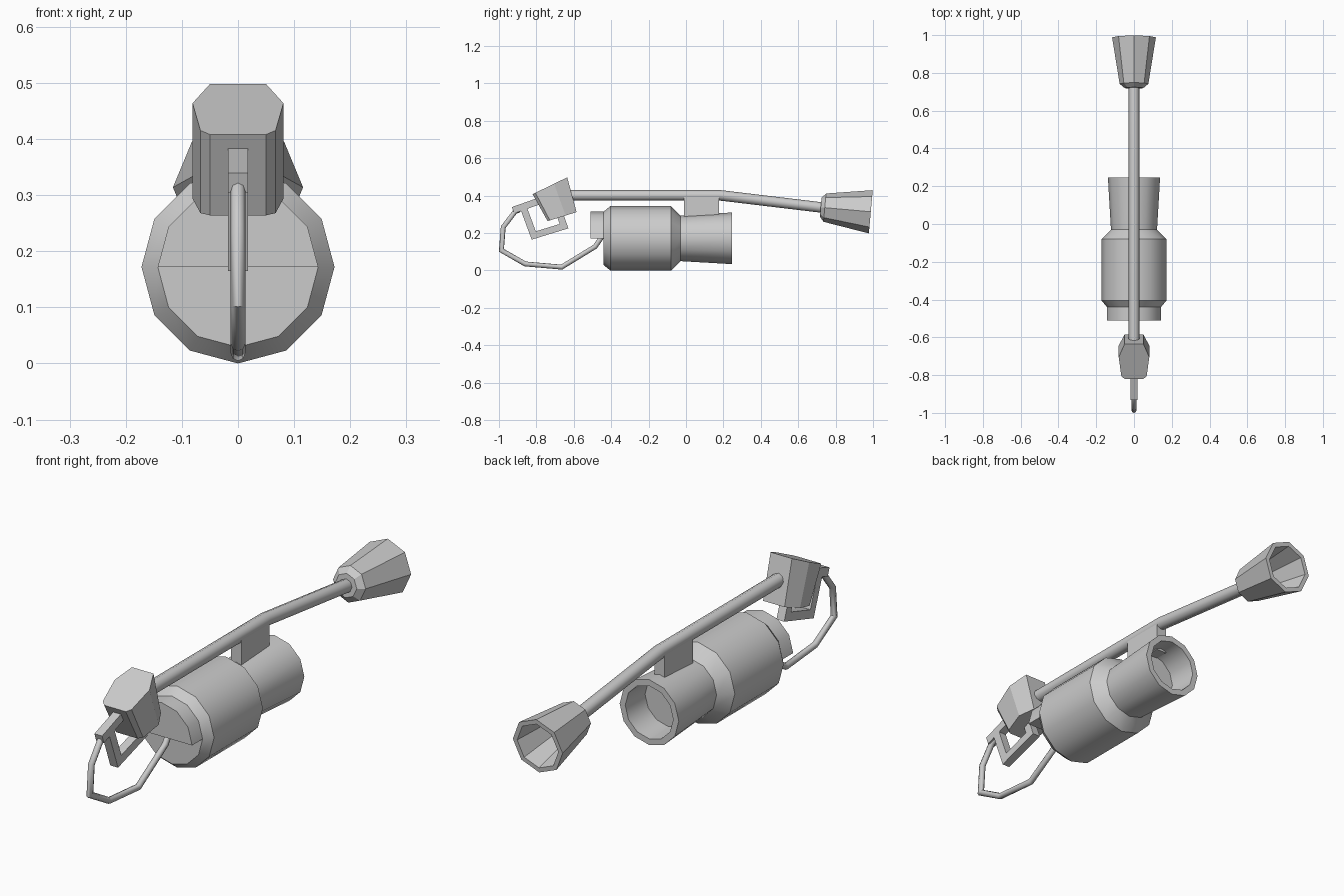
import bpy, bmesh, math
from mathutils import Vector

if "Cube" in bpy.data.objects:
    bpy.data.objects.remove(bpy.data.objects["Cube"])


def finish(name, bm, smooth):
    bmesh.ops.recalc_face_normals(bm, faces=bm.faces)
    me = bpy.data.meshes.new(name)
    bm.to_mesh(me)
    bm.free()
    ob = bpy.data.objects.new(name, me)
    bpy.context.collection.objects.link(ob)
    if smooth:
        bpy.ops.object.select_all(action='DESELECT')
        ob.select_set(True)
        bpy.context.view_layer.objects.active = ob
        bpy.ops.object.shade_smooth_by_angle(angle=math.radians(smooth))
    return ob


def loft(name, loops, smooth=0):
    """Skin closed loops of equal length and cap both ends."""
    bm = bmesh.new()
    rings = [[bm.verts.new(p) for p in loop] for loop in loops]
    n = len(rings[0])
    for a, b in zip(rings, rings[1:]):
        for i in range(n):
            j = (i + 1) % n
            bm.faces.new((a[i], a[j], b[j], b[i]))
    bm.faces.new(rings[0])
    bm.faces.new(rings[-1])
    return finish(name, bm, smooth)


def sweep(name, pts, sides, smooth=0, axis=None, turn=0.0):
    """Round section along (y, z, radius) points; mitred unless an axis is fixed."""
    P = [Vector((0, y, z)) for y, z, r in pts]
    loops = []
    for k, (y, z, r) in enumerate(pts):
        miter = 1.0
        if axis:
            t = Vector((0, *axis)).normalized()
        else:
            d0 = (P[k] - P[max(k - 1, 0)]).normalized() if k else (P[1] - P[0]).normalized()
            d1 = (P[k + 1] - P[k]).normalized() if k + 1 < len(P) else d0
            t = (d0 + d1).normalized()
            miter = 1 / t.dot(d0)
        v = Vector((0, -t.z, t.y))
        loop = []
        for i in range(sides):
            a = turn + 2 * math.pi * i / sides
            loop.append(P[k] + Vector((1, 0, 0)) * r * math.cos(a) + v * r * miter * math.sin(a))
        loops.append(loop)
    return loft(name, loops, smooth)


CZ = 0.172  # tank axis height

# Tank with flared, hollow rear tube
tank = [(-.44, .143), (-.405, .172), (-.08, .172), (-.03, .122),
        (.245, .138), (.245, .112), (.12, .107)]
sweep("tank", [(y, CZ, r) for y, r in tank], 12, 32, axis=(1, 0))

# Half-round plate on the tank front
half = [(.143 * math.cos(math.pi * i / 6), .143 * math.sin(math.pi * i / 6)) for i in range(7)]
loft("front_plate", [[(x, y, CZ + z) for x, z in half] for y in (-.51, -.435)], 32)

# Bracket joining tube and pipe
box = [(-.024, -.012), (.024, -.012), (.024, .177), (-.024, .177)]
loft("bracket", [[(x, y, z) for x, y in box] for z in (.27, .40)])

# Long bent pipe
sweep("pipe", [(-.62, .402, .028), (.18, .402, .028), (.74, .335, .028)], 8, 50)

# Hollow flared nozzle
slope = -.09
nozzle = [(.72, .05), (.742, .076), (.988, .116), (.988, .096), (.80, .066)]
sweep("nozzle", [(y, .336 + (y - .742) * slope, r) for y, r in nozzle], 8, axis=(1, slope))

# Tilted head block: an eight-sided plan lofted between top and bottom planes
side = [(0, .05), (.08, .067), (.62, .081), (1, .05)]


def plan(front, back):
    f, b = Vector((0, *front)), Vector((0, *back))
    right = [f.lerp(b, t) + Vector((x, 0, 0)) for t, x in side]
    left = [f.lerp(b, t) - Vector((x, 0, 0)) for t, x in reversed(side)]
    return right + left


loft("head", [plan((-.82, .408), (-.635, .498)), plan((-.74, .264), (-.585, .312))])

# Grip bar and squared guard loop
bar = .018 * math.sqrt(2)
sweep("grip_bar", [(-.925, .322, bar), (-.74, .387, bar)], 4, turn=math.pi / 4)
sweep("guard_loop", [(-.865, .325, bar), (-.814, .187, bar),
                     (-.652, .237, bar), (-.685, .33, bar)], 4, turn=math.pi / 4)

# Hose looping from the grip to the tank
hose = [(-.89, .325), (-.915, .313), (-.977, .232), (-.987, .108), (-.86, .035),
        (-.665, .018), (-.485, .128), (-.44, .195)]
sweep("hose", [(y, z, .013) for y, z in hose], 8, 50)
